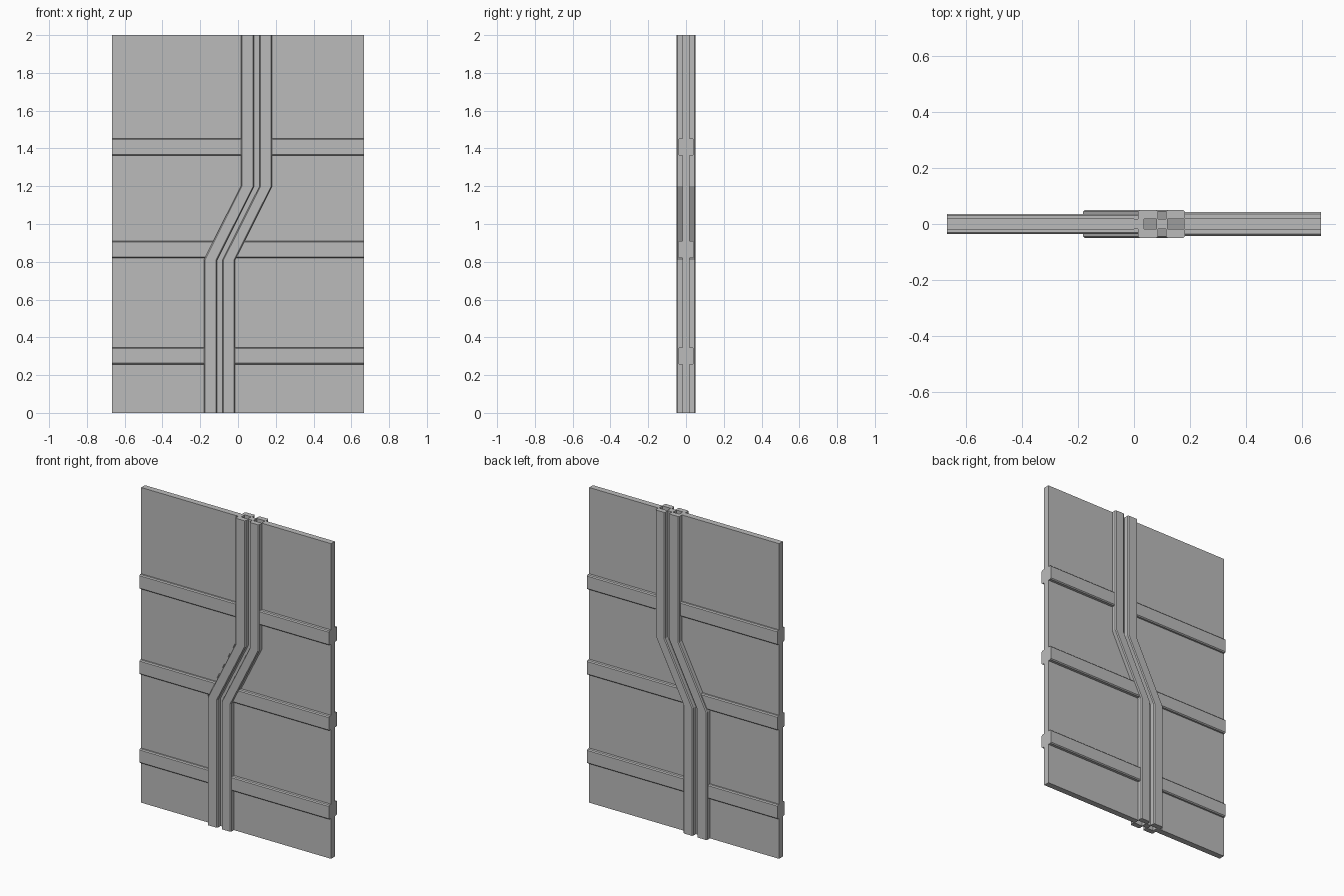
import bpy, bmesh

if "Cube" in bpy.data.objects:
    bpy.data.objects.remove(bpy.data.objects["Cube"])

grey = bpy.data.materials.new("panel_grey")
grey.diffuse_color = (0.5, 0.5, 0.5, 1)
grey.use_nodes = True
grey.node_tree.nodes["Principled BSDF"].inputs["Base Color"].default_value = grey.diffuse_color

HALF_W = 0.667
STOPS = (0.0, 0.81, 1.2, 2.0)   # heights where the seam bends


def seam(z):
    """Sideways shift of the zigzag seam at height z, zero at the top."""
    t = min(max((z - STOPS[1]) / (STOPS[2] - STOPS[1]), 0), 1)
    return -0.196 * (1 - t)


def loft(name, rings):
    """Skin a closed solid through rings with equal point counts."""
    bm = bmesh.new()
    loops = [[bm.verts.new(p) for p in ring] for ring in rings]
    n = len(loops[0])
    for a, b in zip(loops, loops[1:]):
        for i in range(n):
            j = (i + 1) % n
            bm.faces.new((a[i], a[j], b[j], b[i]))
    bm.faces.new(loops[0])
    bm.faces.new(loops[-1])
    bmesh.ops.recalc_face_normals(bm, faces=bm.faces)
    mesh = bpy.data.meshes.new(name)
    bm.to_mesh(mesh)
    bm.free()
    mesh.materials.append(grey)
    obj = bpy.data.objects.new(name, mesh)
    bpy.context.collection.objects.link(obj)


def upright(name, profile):
    """Sweep an (x, y, follows_seam) profile up the full height."""
    loft(name, [[(x + (seam(z) if f else 0), y, z) for x, y, f in profile]
                for z in STOPS])


def slab(name, x0, x1, f0, f1, y):
    upright(name, [(x0, -y, f0), (x1, -y, f1), (x1, y, f1), (x0, y, f0)])


# Door leaves, with a hollow joint between them
slab("left_leaf", -HALF_W, 0.0, False, True, 0.019)
slab("left_tongue", 0.0, 0.035, True, True, 0.0175)
slab("centre_web", 0.08, 0.12, True, True, 0.018)
slab("right_leaf", 0.178, HALF_W, True, False, 0.019)

# Bevelled seam strips on both faces
C = 0.006
for side, s in (("front", -1), ("back", 1)):
    for name, a, b in (("left", 0.015, 0.086), ("right", 0.114, 0.181)):
        upright(f"{side}_{name}_strip",
                [(x, s * y, True) for x, y in
                 ((a, 0.0175), (b, 0.0175), (b, 0.05 - C), (b - C, 0.05),
                  (a + C, 0.05), (a, 0.05 - C))])

# Bevelled cross rails wrapping each leaf, cut to the seam
for level, z0, z1 in (("low", 0.257, 0.347), ("middle", 0.82, 0.911),
                      ("high", 1.362, 1.453)):
    for side, s in (("front", -1), ("back", 1)):
        for name, d, edge, wall in (("left", 0.036, 0.016, -HALF_W),
                                    ("right", 0.042, 0.18, HALF_W)):
            section = [(0.018, z0), (d - C, z0), (d, z0 + C),
                       (d, z1 - C), (d - C, z1), (0.018, z1)]
            loft(f"{level}_{side}_{name}_rail",
                 [[(wall, s * y, z) for y, z in section],
                  [(edge + seam(z), s * y, z) for y, z in section]])
